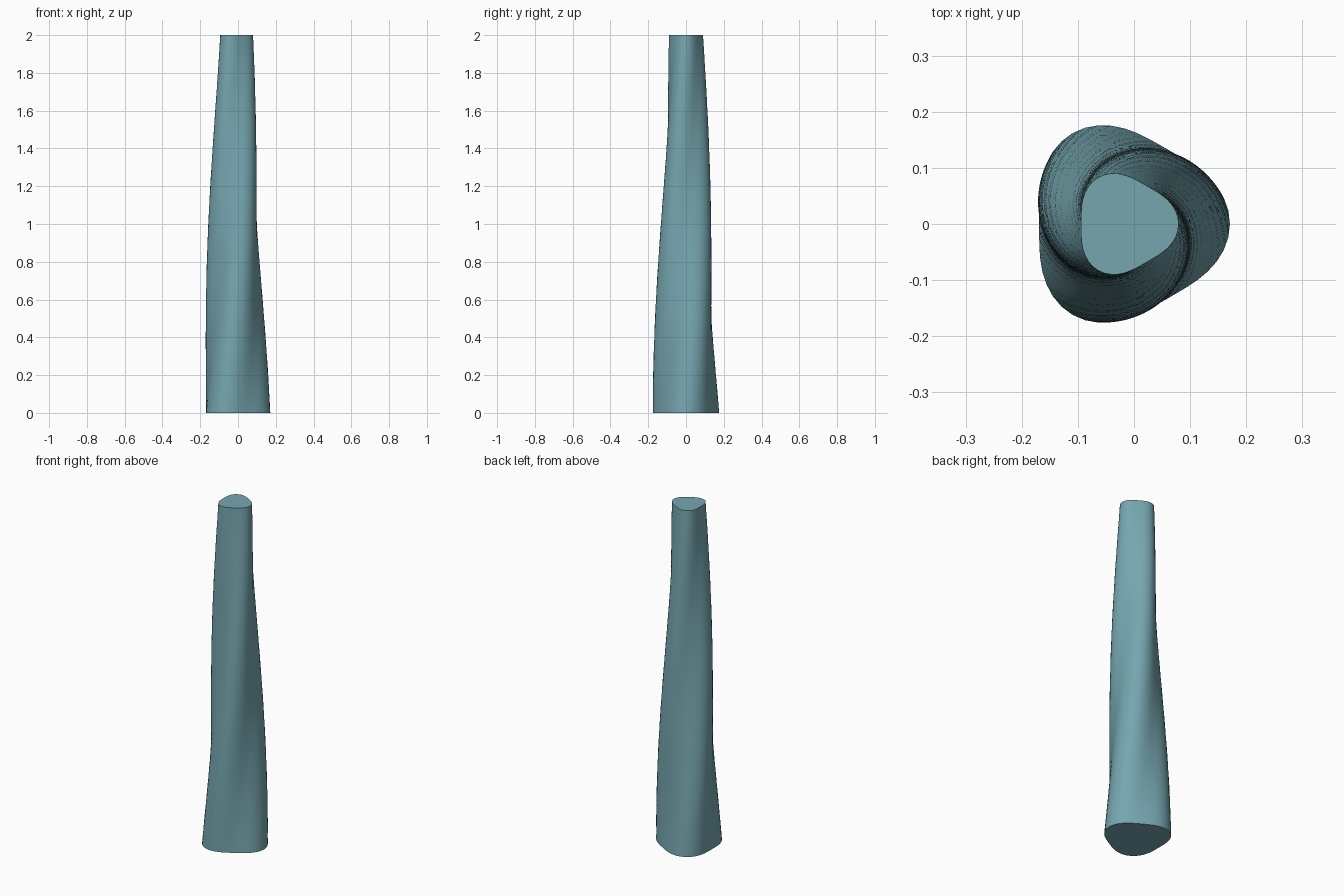
import bpy, bmesh
from math import cos, sin, radians, pi

if "Cube" in bpy.data.objects:
    bpy.data.objects.remove(bpy.data.objects["Cube"])

SIDES, RINGS = 48, 80
HEIGHT = 2.0
R_BASE, R_TOP = 0.17, 0.087
LOBE = 0.10                 # depth of the three lobes
TWIST = radians(120)


def ring_points(t):
    """Three-lobed section at height fraction t, tapered and twisted."""
    r0 = R_BASE + (R_TOP - R_BASE) * t
    for i in range(SIDES):
        a = 2 * pi * i / SIDES
        r = r0 * (1 + LOBE * cos(3 * a))
        yield r * cos(a + TWIST * t), r * sin(a + TWIST * t), HEIGHT * t


# twisted column: stacked sections joined by quads, capped at both ends
bm = bmesh.new()
rings = [[bm.verts.new(p) for p in ring_points(k / RINGS)] for k in range(RINGS + 1)]
for low, high in zip(rings, rings[1:]):
    for i in range(SIDES):
        j = (i + 1) % SIDES
        bm.faces.new((low[i], low[j], high[j], high[i]))
bm.faces.new(rings[0][::-1])
bm.faces.new(rings[-1])

# centre the bounding box on the origin
for axis in (0, 1):
    vals = [v.co[axis] for v in bm.verts]
    mid = (min(vals) + max(vals)) / 2
    for v in bm.verts:
        v.co[axis] -= mid

mesh = bpy.data.meshes.new("twisted_column")
bm.to_mesh(mesh)
bm.free()
column = bpy.data.objects.new("twisted_column", mesh)
bpy.context.collection.objects.link(column)

# teal finish
mat = bpy.data.materials.new("teal")
mat.diffuse_color = (0.18, 0.38, 0.43, 1)
mat.use_nodes = True
mat.node_tree.nodes["Principled BSDF"].inputs["Base Color"].default_value = mat.diffuse_color
mesh.materials.append(mat)

# smooth sides, sharp cap rims
bpy.context.view_layer.objects.active = column
column.select_set(True)
bpy.ops.object.shade_smooth_by_angle(angle=radians(30))
